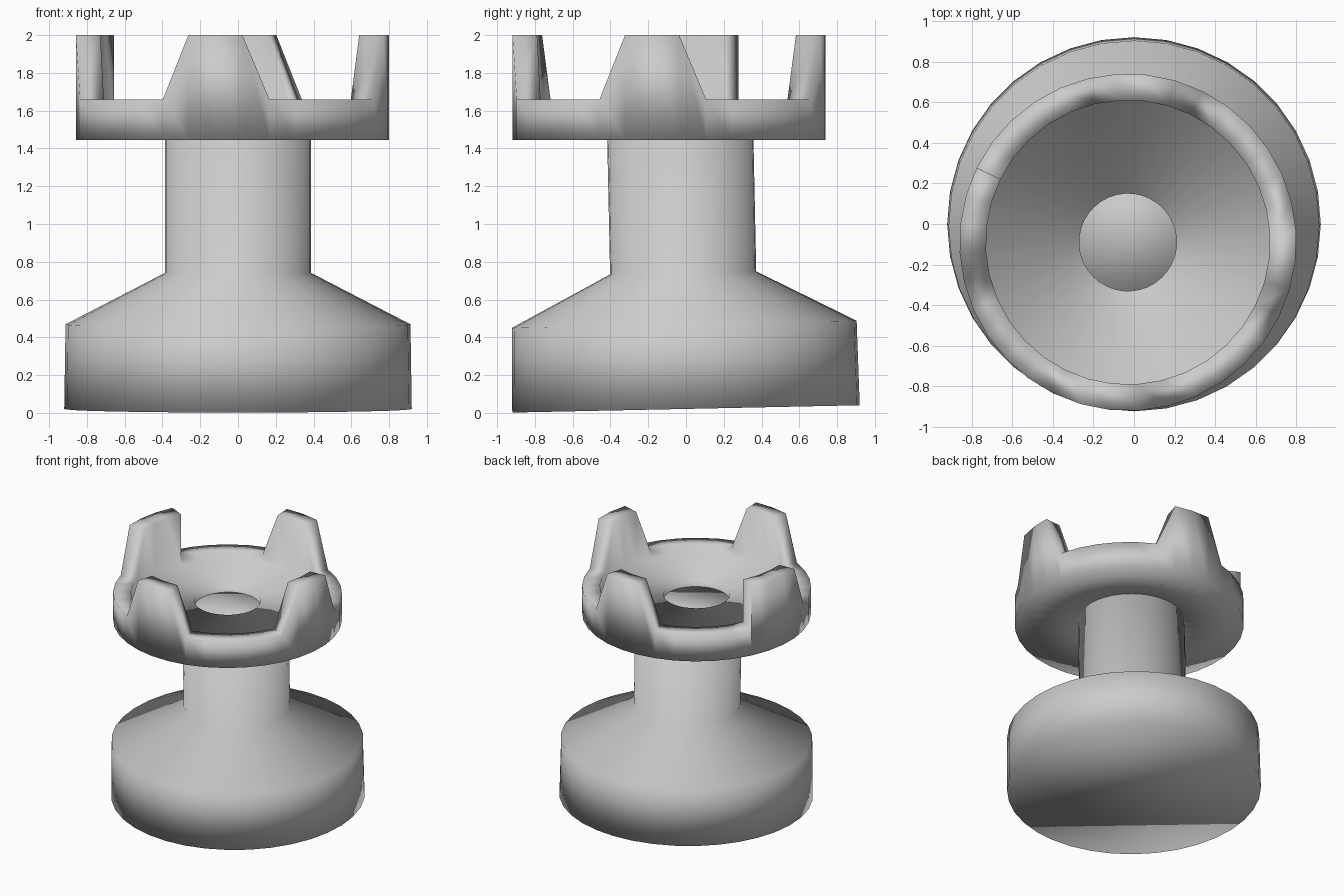
import bpy, bmesh
from math import cos, sin, radians, pi

if "Cube" in bpy.data.objects:
    bpy.data.objects.remove(bpy.data.objects["Cube"])


def make_object(name, bm):
    bmesh.ops.remove_doubles(bm, verts=bm.verts, dist=0.0005)
    bmesh.ops.recalc_face_normals(bm, faces=bm.faces)
    for f in bm.faces:
        f.smooth = True
    mesh = bpy.data.meshes.new(name)
    bm.to_mesh(mesh)
    bm.free()
    obj = bpy.data.objects.new(name, mesh)
    bpy.context.collection.objects.link(obj)
    return obj


def lathe(name, profile, sides):
    """Revolve (radius, z) points and cap both ends."""
    bm = bmesh.new()
    rings = [[bm.verts.new((r * cos(2 * pi * i / sides), r * sin(2 * pi * i / sides), z))
              for i in range(sides)] for r, z in profile]
    for a, b in zip(rings, rings[1:]):
        for i in range(sides):
            j = (i + 1) % sides
            bm.faces.new((a[i], a[j], b[j], b[i]))
    bm.faces.new(rings[0][::-1])
    bm.faces.new(rings[-1])
    return make_object(name, bm)


# Foot, sloped shoulder and column, leaning slightly to the front
body = lathe("base_and_column",
             [(0.92, 0), (0.913, 0.448), (0.387, 0.72), (0.387, 1.53)], 36)
body.location = (0, 0, 0.021)
body.rotation_euler = (0.021, 0, 0)

# Battlement cup: 36 steps, four tapered merlons, each four steps wide
R_OUT, R_IN, R_HOLE = 0.83, 0.70, 0.24
Z_BOTTOM, Z_FLOOR, Z_RIM, Z_TOP = 1.445, 1.595, 1.66, 2.0
bm = bmesh.new()
columns = []
for k in range(37):
    a = radians(153.7 + 10 * k)
    # the first merlon starts with an upright end at the seam
    z = Z_TOP if k == 0 or k % 9 in (1, 2, 3) else Z_RIM
    section = [(R_HOLE, Z_FLOOR), (R_IN, Z_FLOOR), (R_IN, z),
               (R_OUT, z), (R_OUT, Z_BOTTOM), (R_HOLE, Z_BOTTOM)]
    columns.append([bm.verts.new((r * cos(a), r * sin(a), h)) for r, h in section])
for c, d in zip(columns, columns[1:]):
    for i in range(6):
        j = (i + 1) % 6
        bm.faces.new((c[i], c[j], d[j], d[i]))
# upright end face of the first merlon
first, last = columns[0], columns[-1]
bm.faces.new((first[2], first[3], last[3], last[2]))
head = make_object("battlement", bm)
head.location = (-0.03, -0.09, 0)
